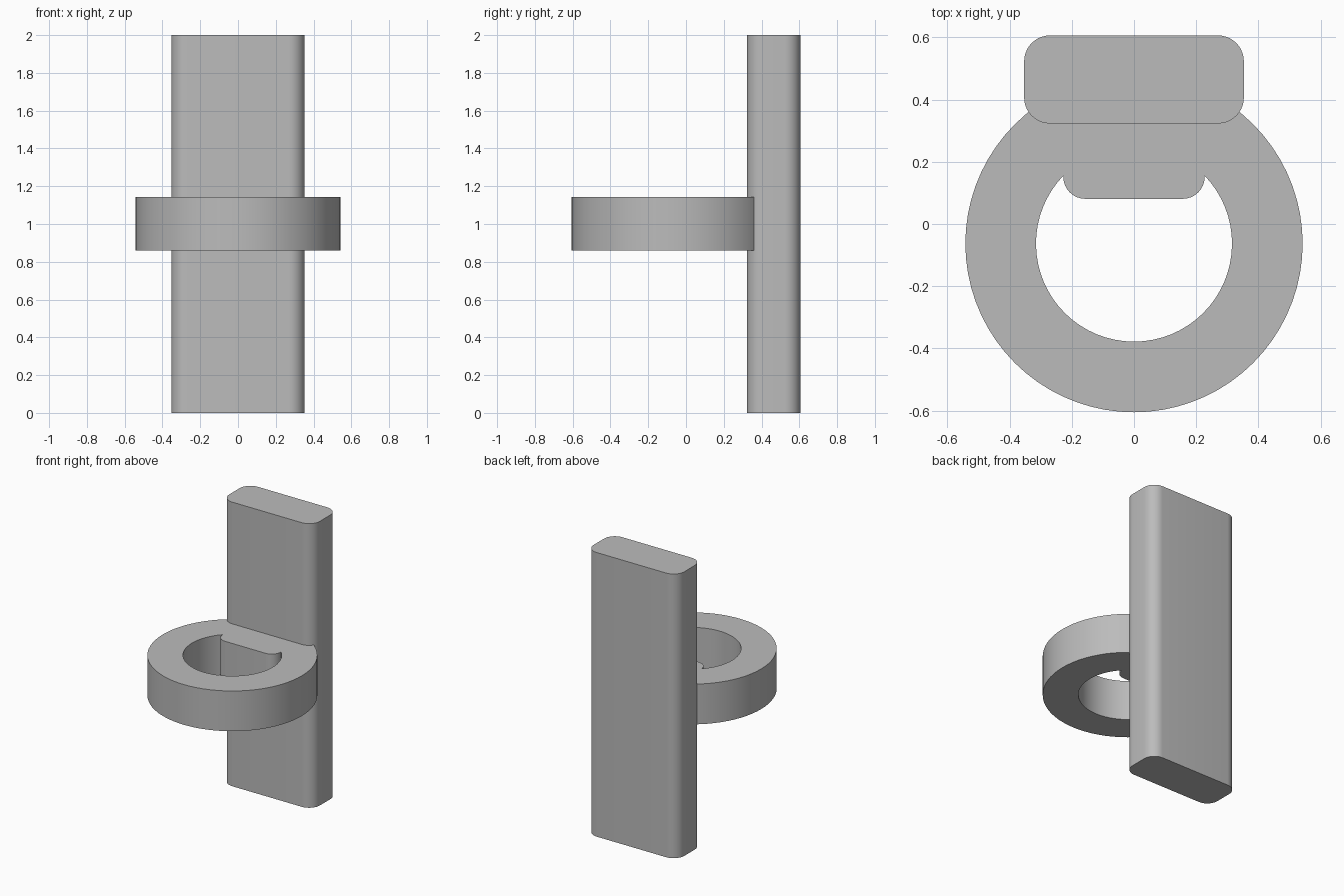
import bpy, bmesh
from math import cos, sin, pi, asin, radians

cube = bpy.data.objects.get("Cube")
if cube:
    bpy.data.objects.remove(cube, do_unlink=True)

GREY = (0.5, 0.5, 0.5, 1)
grey = bpy.data.materials.new("plain grey")
grey.use_nodes = True
grey.diffuse_color = GREY
grey.node_tree.nodes["Principled BSDF"].inputs["Base Color"].default_value = GREY


def arc(cx, cy, r, start, end, steps):
    """Points along an arc, both ends included."""
    return [(cx + r * cos(start + (end - start) * i / steps),
             cy + r * sin(start + (end - start) * i / steps))
            for i in range(steps + 1)]


def prism(name, loops, bottom, top):
    """Extrude an outline, with optional holes, into a solid."""
    bm = bmesh.new()
    edges = []
    for loop in loops:
        verts = [bm.verts.new((x, y, bottom)) for x, y in loop]
        edges += [bm.edges.new((v, verts[i - 1])) for i, v in enumerate(verts)]
    bmesh.ops.triangle_fill(bm, edges=edges, use_beauty=True)
    result = bmesh.ops.extrude_face_region(bm, geom=bm.faces[:], use_keep_orig=True)
    moved = [g for g in result["geom"] if isinstance(g, bmesh.types.BMVert)]
    bmesh.ops.translate(bm, verts=moved, vec=(0, 0, top - bottom))
    bmesh.ops.recalc_face_normals(bm, faces=bm.faces[:])
    mesh = bpy.data.meshes.new(name)
    bm.to_mesh(mesh)
    bm.free()
    mesh.materials.append(grey)
    obj = bpy.data.objects.new(name, mesh)
    bpy.context.collection.objects.link(obj)
    bpy.ops.object.select_all(action="DESELECT")
    obj.select_set(True)
    bpy.context.view_layer.objects.active = obj
    bpy.ops.object.shade_smooth_by_angle(angle=radians(30))
    return obj


# Upright bar with rounded vertical edges
half_w, front, back, r = 0.353, 0.323, 0.606, 0.083
corners = [(half_w - r, back - r), (r - half_w, back - r),
           (r - half_w, front + r), (half_w - r, front + r)]
outline = []
for i, (x, y) in enumerate(corners):
    outline += arc(x, y, r, i * pi / 2, (i + 1) * pi / 2, 10)
prism("upright_bar", [outline], 0, 2)

# Ring whose hole is flattened at the back by a round-cornered pad
ring_y, outer, inner = -0.063, 0.542, 0.315
pad_w, pad_y, pad_r = 0.227, 0.081, 0.07
meet = pi - asin(pad_w / inner) - pi / 2
rim = arc(0, ring_y, outer, 0, 2 * pi, 72)[:-1]
hole = arc(0, ring_y, inner, pi - meet, 2 * pi + meet, 48)
hole += arc(pad_w - pad_r, pad_y + pad_r, pad_r, 0, -pi / 2, 8)
hole += arc(pad_r - pad_w, pad_y + pad_r, pad_r, -pi / 2, -pi, 8)
prism("ring_with_pad", [rim, hole], 0.86, 1.143)
